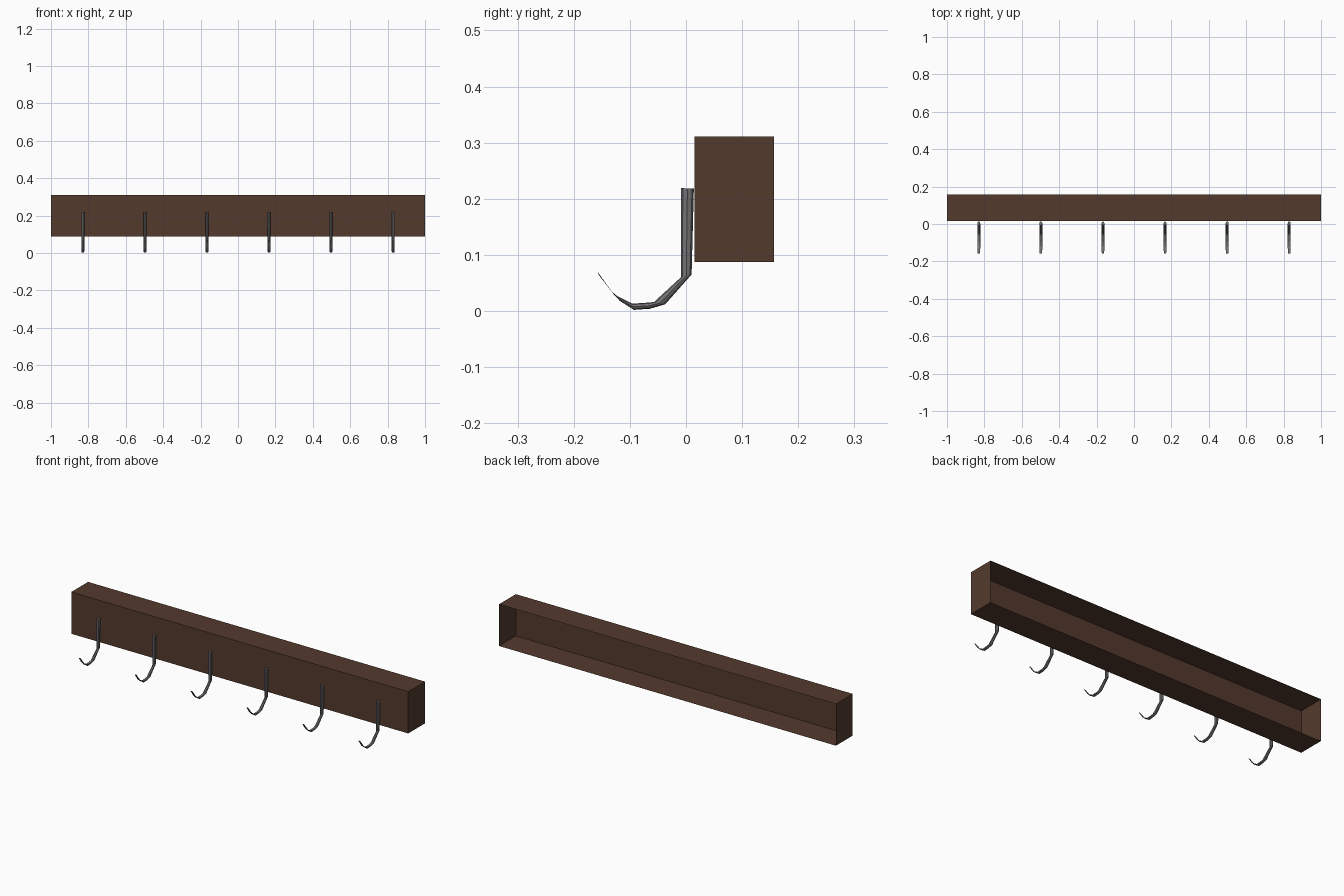
import bpy, bmesh, math
from mathutils import Vector

if "Cube" in bpy.data.objects:
    bpy.data.objects.remove(bpy.data.objects["Cube"])


def material(name, rgb):
    m = bpy.data.materials.new(name)
    m.diffuse_color = (*rgb, 1)
    m.use_nodes = True
    m.node_tree.nodes["Principled BSDF"].inputs["Base Color"].default_value = m.diffuse_color
    return m


def finish(bm, name, mat):
    me = bpy.data.meshes.new(name)
    bm.to_mesh(me)
    bm.free()
    me.materials.append(mat)
    ob = bpy.data.objects.new(name, me)
    bpy.context.collection.objects.link(ob)
    return ob


wood = material("dark brown wood", (0.088, 0.042, 0.027))
metal = material("grey metal", (0.17, 0.17, 0.175))

# Backboard: a thin shell, open at the back
bm = bmesh.new()
bmesh.ops.create_cube(bm, size=1)
for v in bm.verts:
    v.co = (v.co.x * 2, 0.086 + v.co.y * 0.142, 0.199 + v.co.z * 0.224)
back = [f for f in bm.faces if f.normal.y > 0.9]
bmesh.ops.delete(bm, geom=back, context='FACES_ONLY')
finish(bm, "backboard", wood)

# Hook cross-sections: outer (y, z), inner (y, z), half width
SECTIONS = [
    ((0.014, 0.218), (-0.009, 0.219), 0.008),
    ((0.010, 0.065), (-0.009, 0.060), 0.008),
    ((-0.037, 0.012), (-0.057, 0.016), 0.008),
    ((-0.064, 0.004), (-0.066, 0.015), 0.008),
    ((-0.093, 0.002), (-0.096, 0.013), 0.008),
    ((-0.118, 0.018), (-0.122, 0.026), 0.008),
    ((-0.130, 0.031), (-0.132, 0.034), 0.008),
    ((-0.156, 0.065), (-0.157, 0.069), 0.006),
]
SIDES = 8


def hook(name, x):
    bm = bmesh.new()
    rings = []
    for outer, inner, w in SECTIONS:
        o, i = Vector((x, *outer)), Vector((x, *inner))
        mid, half = (o + i) / 2, (o - i) / 2
        ring = []
        for k in range(SIDES):
            a = math.tau * k / SIDES
            ring.append(bm.verts.new(mid + half * math.cos(a) + Vector((w * math.sin(a), 0, 0))))
        rings.append(ring)
    for r, s in zip(rings, rings[1:]):
        for k in range(SIDES):
            n = (k + 1) % SIDES
            bm.faces.new((r[k], r[n], s[n], s[k]))
    bm.faces.new(rings[0])
    bm.faces.new(rings[-1])
    bmesh.ops.recalc_face_normals(bm, faces=bm.faces)
    finish(bm, name, metal)


# Six evenly spaced hooks
for n in range(6):
    hook(f"hook_{n + 1}", -0.83 + n * 0.332)
